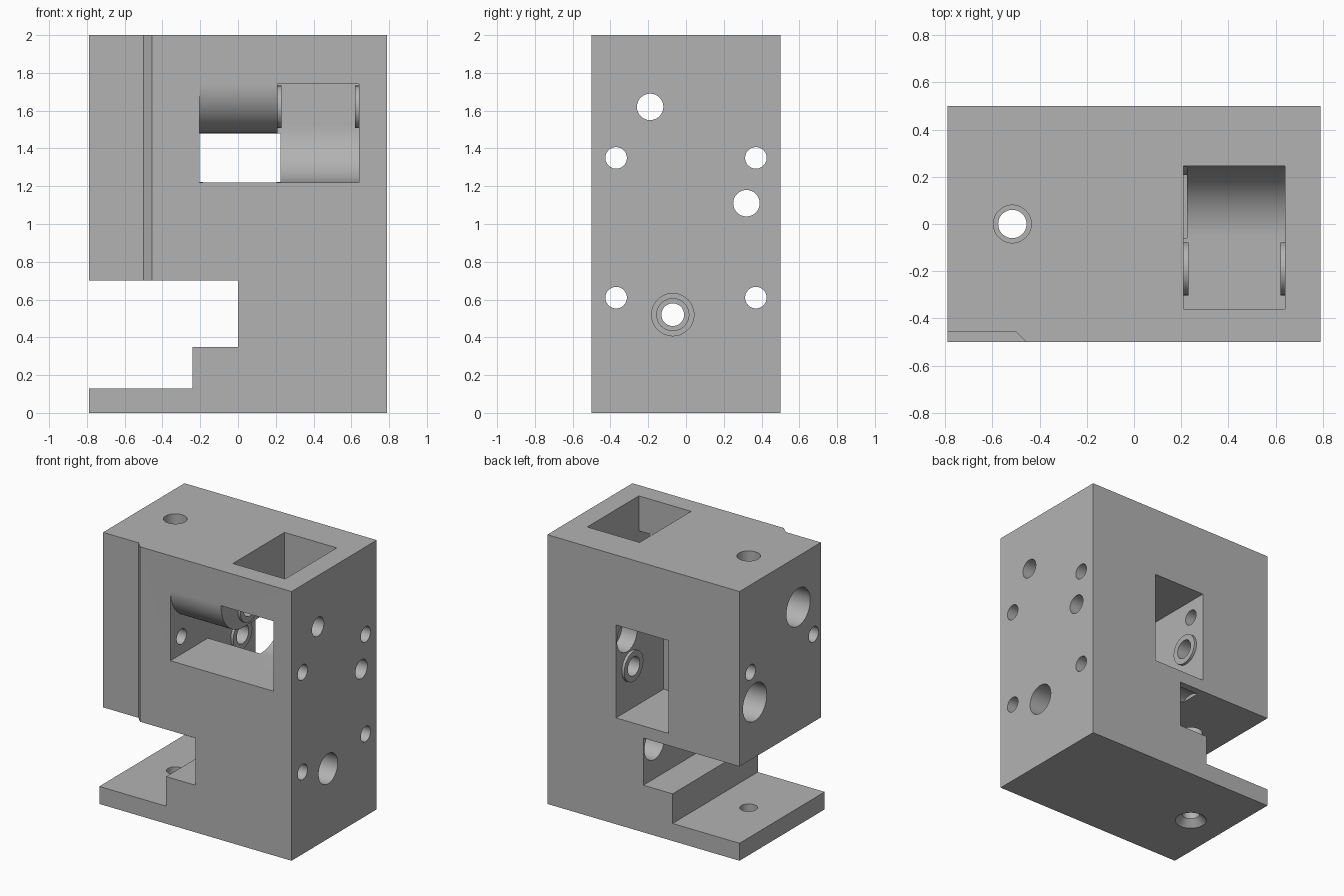
import bpy, bmesh, math
from mathutils import Vector

cube = bpy.data.objects.get("Cube")
if cube:
    bpy.data.objects.remove(cube, do_unlink=True)

grey = bpy.data.materials.new("machined_grey")
grey.use_nodes = True
colour = (0.45, 0.45, 0.45, 1)
grey.diffuse_color = colour
grey.node_tree.nodes["Principled BSDF"].inputs["Base Color"].default_value = colour

AXES = {"x": lambda a, b, t: (t, a, b),
        "y": lambda a, b, t: (a, t, b),
        "z": lambda a, b, t: (a, b, t)}


def prism(name, profile, axis, start, end):
    """Extrude a 2D profile along an axis."""
    bm = bmesh.new()
    place = AXES[axis]
    face = bm.faces.new([bm.verts.new(place(a, b, start)) for a, b in profile])
    grown = bmesh.ops.extrude_face_region(bm, geom=[face])["geom"]
    move = Vector(place(0, 0, end - start))
    bmesh.ops.translate(bm, vec=move, verts=[v for v in grown if isinstance(v, bmesh.types.BMVert)])
    bmesh.ops.recalc_face_normals(bm, faces=bm.faces)
    mesh = bpy.data.meshes.new(name)
    bm.to_mesh(mesh)
    bm.free()
    mesh.materials.append(grey)
    obj = bpy.data.objects.new(name, mesh)
    bpy.context.collection.objects.link(obj)
    return obj


def arc(a, b, r, first, last, steps=24):
    angles = [math.radians(first + (last - first) * i / steps) for i in range(steps + 1)]
    return [(a + r * math.cos(t), b + r * math.sin(t)) for t in angles]


def rod(name, axis, a, b, r, start, end):
    return prism(name, arc(a, b, r, 0, 360, 48)[:-1], axis, start, end)


def combine(tool, operation="DIFFERENCE"):
    """Apply a boolean to the block and discard the tool."""
    tool.hide_render = True
    mod = block.modifiers.new("combine", "BOOLEAN")
    mod.operation, mod.solver, mod.object = operation, "EXACT", tool
    bpy.context.view_layer.update()
    result = block.evaluated_get(bpy.context.evaluated_depsgraph_get())
    mesh = bpy.data.meshes.new_from_object(result)
    block.modifiers.clear()
    block.data = mesh
    bpy.data.objects.remove(tool, do_unlink=True)


# Block with stepped side opening and base plate
W, D = 0.79, 0.5
block = prism("bracket_block", [(-W, 0), (W, 0), (W, 2), (-W, 2), (-W, 0.7), (0, 0.7),
                                (0, 0.35), (-0.24, 0.35), (-0.24, 0.13), (-W, 0.13)], "y", -D, D)

# Shallow front relief with a bevelled edge
combine(prism("front_relief", [(-1, -0.6), (-1, -0.455), (-0.5, -0.455), (-0.455, -D),
                               (-0.355, -0.6)], "z", 0.5, 2.1))

# Passage from front to back, with a rounded upper lip
passage = [(-0.6, 1.22), (-0.06, 1.22), (-0.06, 0.79), (0.6, 0.79), (0.6, 1.48)]
passage += arc(-0.24, 1.74, 0.26, -90, -180) + [(-0.6, 1.74)]
combine(prism("passage", passage, "x", -0.205, 0.225))

# Pocket from the top to the front, with a curved back
pocket = [(-0.6, 1.22)] + arc(-0.055, 1.52, 0.3, -90, 0)
pocket += [(0.245, 2.1), (-0.36, 2.1), (-0.36, 1.74), (-0.6, 1.74)]
combine(prism("pocket", pocket, "x", 0.21, 0.64))

# Shaft bosses inside the pocket and passage, then the shaft bores
for y, z, left, right in [(-0.19, 1.62, 0.21, 0.64), (0.32, 1.11, -0.205, 0.225)]:
    combine(rod("boss", "x", y, z, 0.112, left - 0.02, left + 0.02), "UNION")
    combine(rod("boss", "x", y, z, 0.112, right - 0.02, right + 0.02), "UNION")
    combine(rod("shaft_bore", "x", y, z, 0.07, -1, 1))
    combine(rod("shaft_counterbore", "x", y, z, 0.14, -1, -0.45))

# Four cross bolts, with head recesses where they meet an opening
for y in (-0.37, 0.37):
    for z in (0.61, 1.35):
        combine(rod("bolt_hole", "x", y, z, 0.057, -1, 1))
    combine(rod("head_recess", "x", y, 0.61, 0.118, -0.2, 0.15))
combine(rod("head_recess", "x", 0.37, 1.35, 0.118, 0.1, 0.35))

# Stepped bore in the right side
for r, start in [(0.06, -0.1), (0.085, 0.25), (0.112, 0.45)]:
    combine(rod("stepped_bore", "x", -0.07, 0.52, r, start, 1))

# Vertical bolt hole, wider above the opening and countersunk underneath
combine(rod("clamp_hole", "z", -0.515, 0, 0.08, 0.5, 2.1))
combine(rod("plate_hole", "z", -0.515, 0, 0.06, -0.1, 0.3))
sink = rod("countersink", "z", -0.515, 0, 0.118, -0.01, 0.05)
for v in sink.data.vertices:
    if v.co.z > 0:
        v.co.x = -0.515 + (v.co.x + 0.515) * 0.5
        v.co.y *= 0.5
combine(sink)

# Smooth curves, sharp edges
bpy.ops.object.select_all(action="DESELECT")
block.select_set(True)
bpy.context.view_layer.objects.active = block
bpy.ops.object.shade_smooth_by_angle(angle=math.radians(30))
